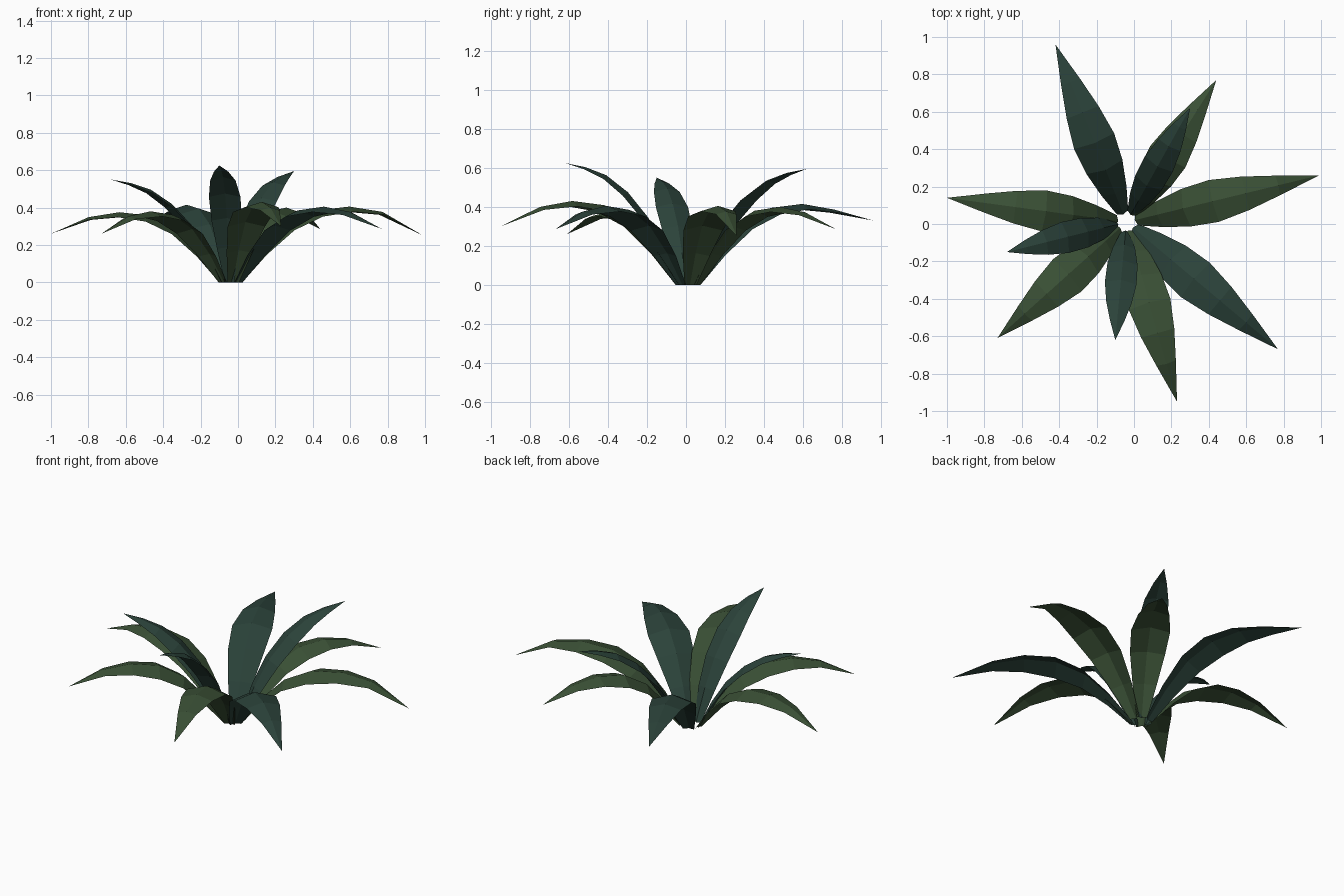
import bpy
from math import hypot
from mathutils import Vector

if "Cube" in bpy.data.objects:
    bpy.data.objects.remove(bpy.data.objects["Cube"])

CENTRE = Vector((-0.04, 0.01))
BASE_R = 0.045


def material(name, rgb):
    m = bpy.data.materials.new(name)
    m.diffuse_color = (*rgb, 1)
    m.use_nodes = True
    m.node_tree.nodes["Principled BSDF"].inputs["Base Color"].default_value = m.diffuse_color
    return m


GREEN = material("olive_green", (0.042, 0.08, 0.036))
TEAL = material("blue_green", (0.024, 0.055, 0.042))

# Midrib curves: (fraction of reach, fraction of peak height, fraction of half width)
ARCHED = [(0, 0, .28), (.12, .40, .62), (.26, .75, .90), (.42, .95, 1),
          (.60, 1, .80), (.78, .93, .47)]
UPRIGHT = [(0, 0, .30), (.13, .30, .70), (.27, .55, .95), (.45, .76, 1),
           (.64, .90, .80), (.82, .965, .45)]


def leaf(name, tip, peak, half, curve, mat):
    """Pointed folded blade: a raised midrib with two drooping edges."""
    d = Vector(tip[:2]) - CENTRE
    d.normalize()
    side = Vector((-d.y, d.x))
    start = CENTRE + d * BASE_R
    reach = hypot(tip[0] - start.x, tip[1] - start.y)
    spine = [Vector((t * reach, z * peak)) for t, z, _ in curve]
    spine.append(Vector((reach, tip[2])))
    verts, faces = [], []
    for i, (_, _, w) in enumerate(curve):
        tangent = (spine[i + 1] - spine[max(i - 1, 0)]).normalized()
        drop = Vector((tangent.y, -tangent.x)) * half * w * 0.3
        if i == 0:
            drop = Vector((0.012, 0))      # the foot stays level on the ground
        for s in (-1, 0, 1):
            p = spine[i] + drop * abs(s)
            xy = start + d * p.x + side * (s * half * w)
            verts.append((xy.x, xy.y, p.y))
    verts.append(tip)
    n = len(curve)
    for i in range(n - 1):
        for k in (0, 1):
            a = 3 * i + k
            faces.append((a, a + 3, a + 4, a + 1))
    a = 3 * (n - 1)
    faces += [(a, 3 * n, a + 1), (a + 1, 3 * n, a + 2)]
    me = bpy.data.meshes.new(name)
    me.from_pydata(verts, [], [f[::1] for f in faces])
    me.materials.append(mat)
    ob = bpy.data.objects.new(name, me)
    bpy.context.collection.objects.link(ob)
    # Upper side faces up
    if sum(p.normal.z for p in me.polygons) < 0:
        me.flip_normals()


# Low arching leaves
for i, (tip, peak, half, mat) in enumerate([
        ((0.99, 0.26, 0.25), 0.405, 0.115, GREEN),
        ((0.44, 0.77, 0.285), 0.40, 0.11, GREEN),
        ((-0.42, 0.96, 0.33), 0.415, 0.115, TEAL),
        ((-1.0, 0.14, 0.26), 0.375, 0.11, GREEN),
        ((-0.73, -0.61, 0.26), 0.38, 0.115, GREEN),
        ((0.23, -0.95, 0.30), 0.43, 0.115, GREEN),
        ((0.77, -0.67, 0.285), 0.405, 0.12, TEAL)]):
    leaf(f"outer_leaf_{i + 1}", tip, peak, half, ARCHED, mat)

# Steeper inner leaves
for i, tip in enumerate([(0.30, 0.62, 0.595), (-0.68, -0.15, 0.55), (-0.10, -0.62, 0.625)]):
    leaf(f"inner_leaf_{i + 1}", tip, tip[2], 0.085, UPRIGHT, TEAL)
